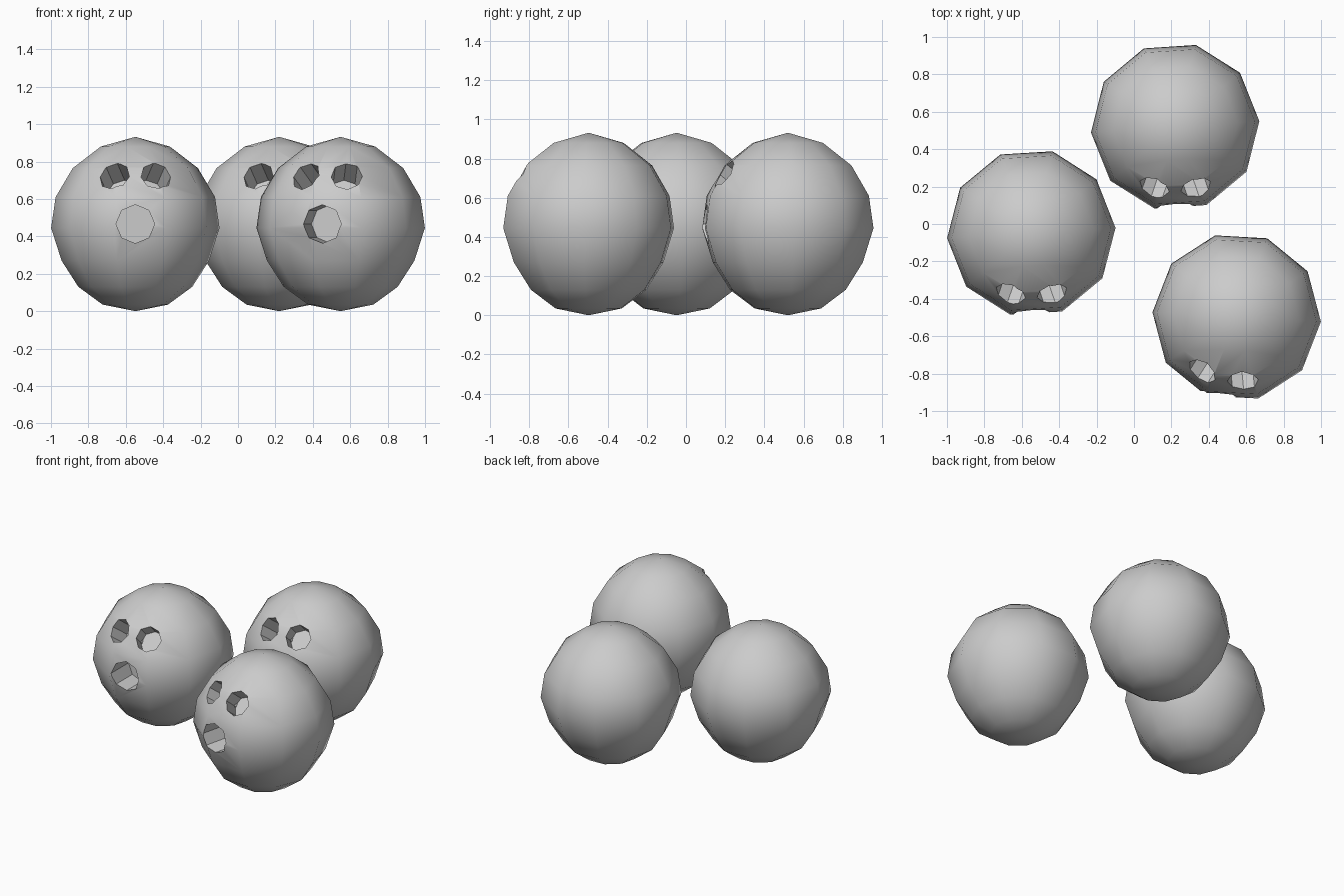
import bpy, bmesh
from math import radians, sin, cos, tau
from mathutils import Vector, Matrix

if "Cube" in bpy.data.objects:
    bpy.data.objects.remove(bpy.data.objects["Cube"])

SIDES = 10
MID = 0.466
# (radius, height) rings of a ball between its two poles
RINGS = [(0.175, 0.035), (0.305, 0.13), (0.395, 0.27), (0.451, 0.445),
         (0.427, 0.61), (0.335, 0.765), (0.185, 0.88)]
TOP = 0.932

grey = bpy.data.materials.new("ball_grey")
grey.use_nodes = True
grey.diffuse_color = (0.6, 0.6, 0.6, 1)
grey.node_tree.nodes["Principled BSDF"].inputs["Base Color"].default_value = (0.6, 0.6, 0.6, 1)


def new_object(name, bm):
    bmesh.ops.recalc_face_normals(bm, faces=bm.faces)
    mesh = bpy.data.meshes.new(name)
    bm.to_mesh(mesh)
    bm.free()
    mesh.materials.append(grey)
    obj = bpy.data.objects.new(name, mesh)
    bpy.context.collection.objects.link(obj)
    return obj


def ball_shell(name, turn):
    """Lathed ball with ten sides."""
    bm = bmesh.new()
    low, high = bm.verts.new((0, 0, 0)), bm.verts.new((0, 0, TOP))
    angles = [turn + tau * i / SIDES for i in range(SIDES)]
    rows = [[bm.verts.new((r * cos(a), r * sin(a), z)) for a in angles] for r, z in RINGS]
    for i in range(SIDES):
        j = (i + 1) % SIDES
        bm.faces.new((low, rows[0][j], rows[0][i]))
        bm.faces.new((high, rows[-1][i], rows[-1][j]))
        for a, b in zip(rows, rows[1:]):
            bm.faces.new((a[i], a[j], b[j], b[i]))
    return new_object(name, bm)


def add_drill(bm, direction, radius, floor):
    """Eight-sided drill pointing outward, starting at the hole floor."""
    d = Vector(direction).normalized()
    length = 0.4
    place = Matrix.Translation(Vector((0, 0, MID)) + d * (floor + length / 2))
    spin = d.to_track_quat('Z', 'Y').to_matrix().to_4x4()
    bmesh.ops.create_cone(bm, cap_ends=True, segments=8, radius1=radius, radius2=radius,
                          depth=length, matrix=place @ spin)


def make_ball(name, x, y, shell_turn, hole_turn):
    ball = ball_shell(name, radians(shell_turn))
    # thumb hole and two finger holes
    bm = bmesh.new()
    add_drill(bm, (0, -1, 0), 0.103, 0.24)
    for side in (-1, 1):
        add_drill(bm, (side * 0.118, -0.343, 0.27), 0.083, 0.28)
    bmesh.ops.rotate(bm, verts=bm.verts, matrix=Matrix.Rotation(radians(hole_turn), 3, 'Z'))
    drill = new_object(name + "_drill", bm)
    drill.hide_render = True

    cut = ball.modifiers.new("holes", 'BOOLEAN')
    cut.operation, cut.solver, cut.object = 'DIFFERENCE', 'EXACT', drill
    for o in bpy.context.selected_objects:
        o.select_set(False)
    bpy.context.view_layer.objects.active = ball
    ball.select_set(True)
    bpy.ops.object.modifier_apply(modifier=cut.name)
    bpy.data.objects.remove(drill)
    bpy.ops.object.shade_smooth_by_angle(angle=radians(40))
    ball.location = (x, y, 0)


make_ball("left_front_ball", 0.549, -0.497, -3.2, -13.5)
make_ball("right_ball", -0.549, -0.048, 3.5, 0)
make_ball("rear_ball", 0.22, 0.52, 3.8, 0)
